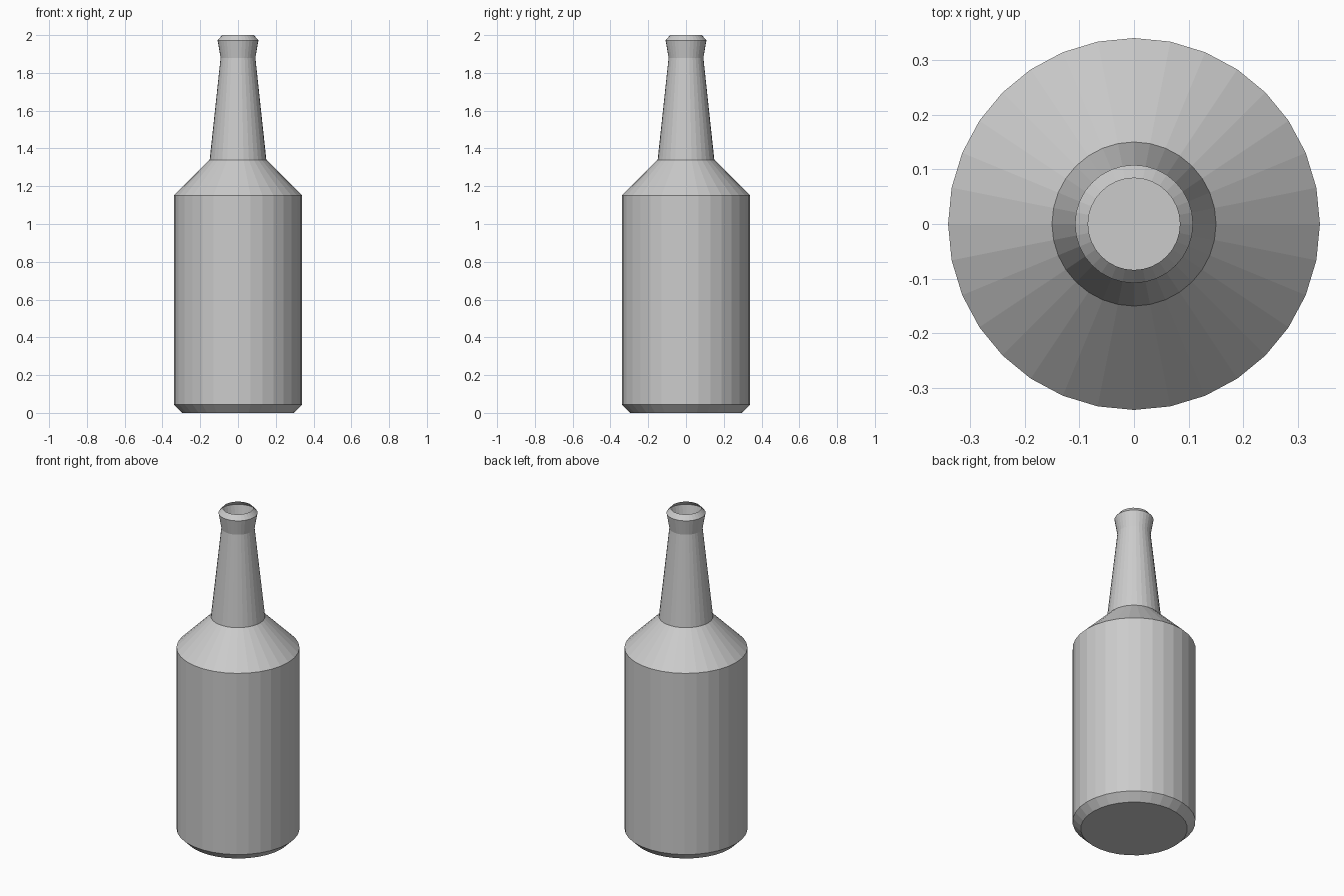
import bpy, bmesh
from math import cos, sin, tau

if "Cube" in bpy.data.objects:
    bpy.data.objects.remove(bpy.data.objects["Cube"])

SIDES = 32

# bottle profile from the base up: (radius, height)
profile = [
    (0.295, 0.0), (0.34, 0.045),      # bevelled base
    (0.34, 1.15), (0.15, 1.34),       # body and shoulder
    (0.092, 1.88),                    # tapering neck
    (0.108, 1.972), (0.084, 2.0),     # flared lip
]

bm = bmesh.new()
rings = [[bm.verts.new((r * cos(tau * i / SIDES), r * sin(tau * i / SIDES), z))
          for i in range(SIDES)] for r, z in profile]

# walls: single thin shell, open at the mouth
for low, high in zip(rings, rings[1:]):
    for i in range(SIDES):
        j = (i + 1) % SIDES
        bm.faces.new((low[i], low[j], high[j], high[i]))

# flat bottom
bm.faces.new(rings[0][::-1])

mesh = bpy.data.meshes.new("bottle")
bm.to_mesh(mesh)
bm.free()
bottle = bpy.data.objects.new("bottle", mesh)
bpy.context.collection.objects.link(bottle)
